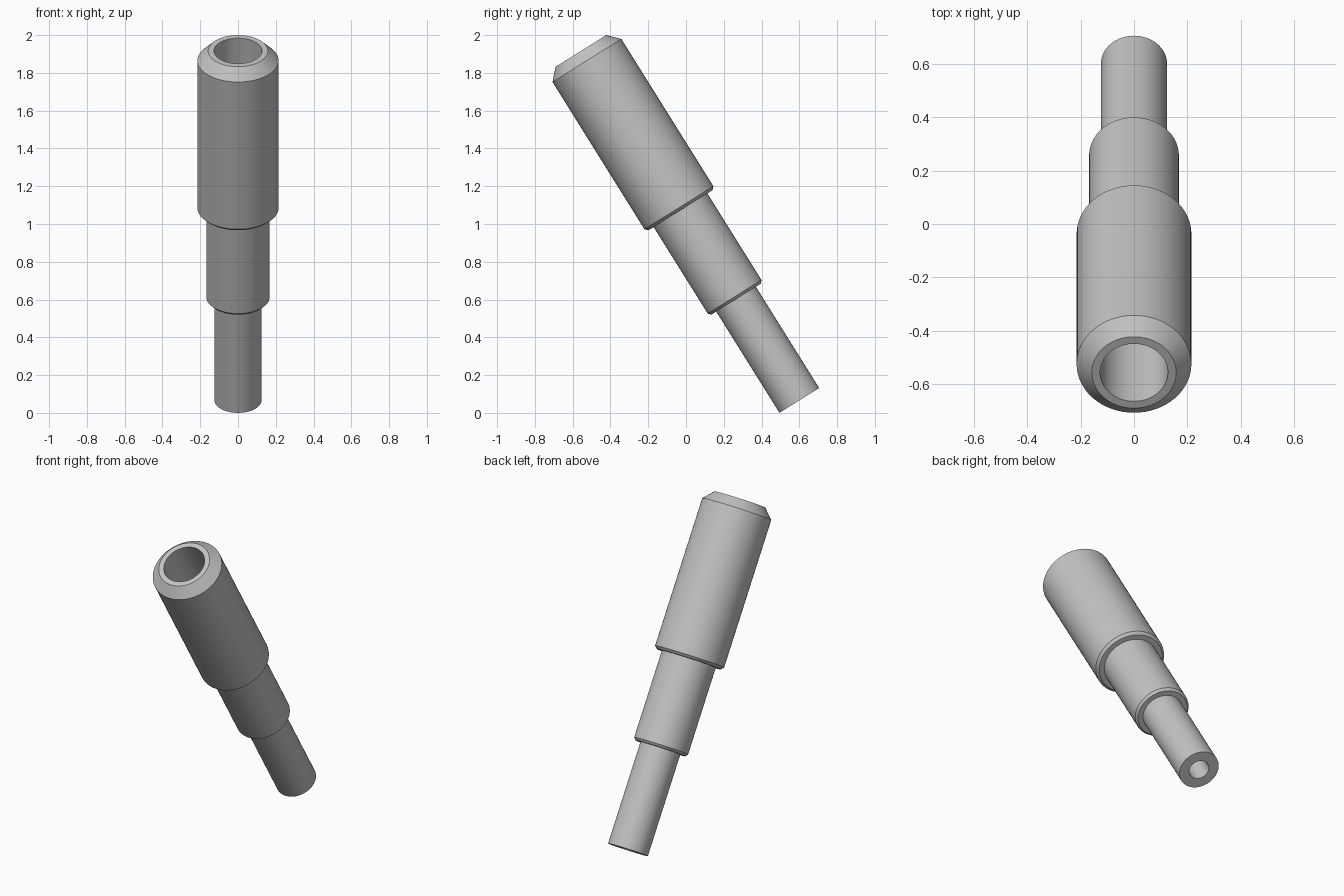
import bpy
import bmesh
import math
from mathutils import Matrix, Vector

cube = bpy.data.objects.get("Cube")
if cube:
    bpy.data.objects.remove(cube, do_unlink=True)

TILT = math.radians(32)
SIDES = 64
BASE = Vector((0, 0.6, 0.066))

# Plain grey metal
metal = bpy.data.materials.new("grey_metal")
colour = (0.55, 0.55, 0.55, 1)
metal.diffuse_color = colour
metal.use_nodes = True
metal.node_tree.nodes["Principled BSDF"].inputs["Base Color"].default_value = colour


def lathe(name, profile):
    """Spin a closed (radius, distance along axis) profile into a tilted solid."""
    bm = bmesh.new()
    verts = [bm.verts.new((r, 0, s)) for r, s in profile]
    edges = [bm.edges.new((a, b)) for a, b in zip(verts, verts[1:] + verts[:1])]
    bmesh.ops.spin(bm, geom=verts + edges, cent=(0, 0, 0), axis=(0, 0, 1),
                   angle=math.tau, steps=SIDES, use_merge=True)
    bmesh.ops.remove_doubles(bm, verts=bm.verts[:], dist=1e-5)
    bmesh.ops.recalc_face_normals(bm, faces=bm.faces[:])
    bm.transform(Matrix.Translation(BASE) @ Matrix.Rotation(TILT, 4, 'X'))
    mesh = bpy.data.meshes.new(name)
    bm.to_mesh(mesh)
    bm.free()
    mesh.materials.append(metal)
    obj = bpy.data.objects.new(name, mesh)
    bpy.context.collection.objects.link(obj)
    bpy.ops.object.select_all(action='DESELECT')
    obj.select_set(True)
    bpy.context.view_layer.objects.active = obj
    bpy.ops.object.shade_smooth_by_angle(angle=math.radians(30))
    return obj


stem = [(0.124, 0), (0.124, 0.632)]
collar = [(0.155, 0.632), (0.168, 0.647), (0.168, 1.187)]
sleeve = [(0.199, 1.187), (0.215, 1.203), (0.215, 2.122), (0.158, 2.182)]
# Wide bore from the top, narrowing to a small hole through the stem
bore = [(0.127, 2.182), (0.127, 0.75), (0.062, 0.75), (0.062, 0)]

lathe("stepped_tube", stem + collar + sleeve + bore)
